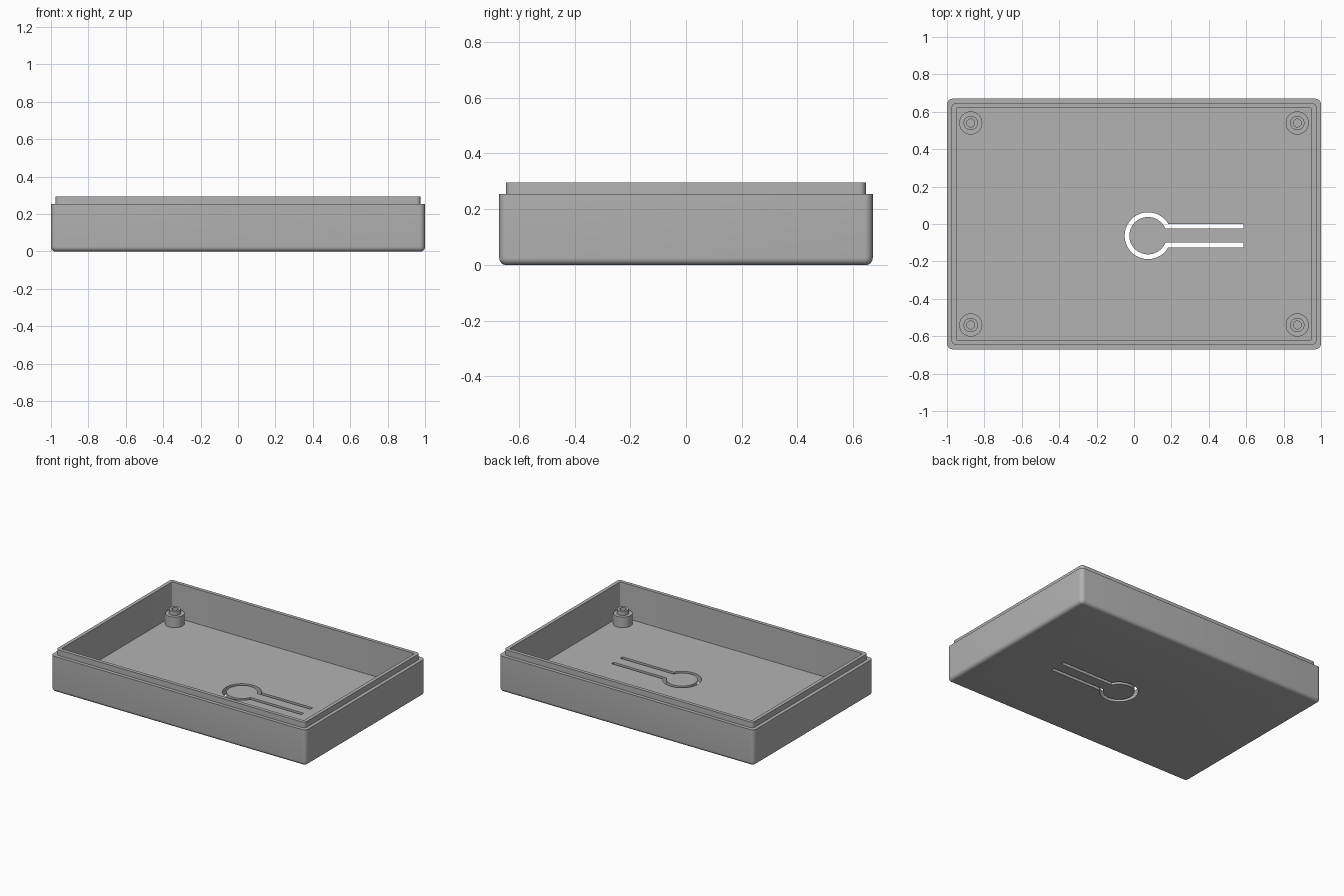
import bpy, bmesh
from math import sin, cos, pi, asin, radians

if "Cube" in bpy.data.objects:
    bpy.data.objects.remove(bpy.data.objects["Cube"])

HALF_X, HALF_Y = 1.0, 0.67
FLOOR = 0.05

grey = bpy.data.materials.new("plain grey")
grey.use_nodes = True
COLOUR = (0.45, 0.45, 0.45, 1)
grey.diffuse_color = COLOUR
grey.node_tree.nodes["Principled BSDF"].inputs["Base Color"].default_value = COLOUR


def make_object(name, bm):
    bmesh.ops.recalc_face_normals(bm, faces=bm.faces)
    mesh = bpy.data.meshes.new(name)
    bm.to_mesh(mesh)
    bm.free()
    mesh.materials.append(grey)
    obj = bpy.data.objects.new(name, mesh)
    bpy.context.collection.objects.link(obj)
    return obj


def loft(bm, loops, closed=False):
    """Skin a list of point loops; cap the ends unless the skin is closed."""
    rings = [[bm.verts.new(p) for p in loop] for loop in loops]
    pairs = list(zip(rings, rings[1:]))
    if closed:
        pairs.append((rings[-1], rings[0]))
    else:
        bm.faces.new(rings[0])
        bm.faces.new(rings[-1])
    for a, b in pairs:
        for i in range(len(a)):
            j = (i + 1) % len(a)
            bm.faces.new((a[i], a[j], b[j], b[i]))


def rounded_rect(inset, z, radius, steps=6):
    points = []
    for corner, (sx, sy) in enumerate([(1, 1), (-1, 1), (-1, -1), (1, -1)]):
        cx = sx * (HALF_X - inset - radius)
        cy = sy * (HALF_Y - inset - radius)
        for i in range(steps + 1):
            a = (corner + i / steps) * pi / 2
            points.append((cx + radius * cos(a), cy + radius * sin(a), z))
    return points


def circle(x, y, z, radius, steps=32):
    return [(x + radius * cos(2 * pi * i / steps),
             y + radius * sin(2 * pi * i / steps), z) for i in range(steps)]


def smooth(obj):
    bpy.ops.object.select_all(action="DESELECT")
    obj.select_set(True)
    bpy.context.view_layer.objects.active = obj
    bpy.ops.object.shade_smooth_by_angle(angle=radians(30))


# Tray: rounded underside, outer wall, stepped lip, inner wall and floor
FILLET = 0.025
profile = []
for i in range(7):
    a = i / 6 * pi / 2
    inset = FILLET * (1 - sin(a))
    profile.append((inset, FILLET * (1 - cos(a)), 0.03 - inset))
profile += [(0, 0.255, 0.03), (0.025, 0.255, 0.022), (0.025, 0.295, 0.022),
            (0.05, 0.295, 0.006), (0.05, FLOOR, 0.006)]
bm = bmesh.new()
loft(bm, [rounded_rect(*p) for p in profile])
tray = make_object("tray", bm)

# Keyhole-shaped slot that frees a round button on a spring tongue
CX, CY, END = 0.075, -0.0625, 0.585
R_OUT, R_IN, W_OUT, W_IN = 0.125, 0.1, 0.0625, 0.0375


def arc(radius, half_width, steps=48):
    start = asin(half_width / radius)
    angles = [start + (2 * pi - 2 * start) * i / steps for i in range(steps + 1)]
    return [(CX + radius * cos(a), CY + radius * sin(a)) for a in angles]


outline = [(END, CY + W_OUT)] + arc(R_OUT, W_OUT) + [(END, CY - W_OUT)]
outline += [(END, CY - W_IN)] + arc(R_IN, W_IN)[::-1] + [(END, CY + W_IN)]
bm = bmesh.new()
loft(bm, [[(x, y, z) for x, y in outline] for z in (-0.05, 0.12)])
cutter = make_object("slot_cutter", bm)
cutter.hide_render = True
cutter.hide_set(True)

cut = tray.modifiers.new("slot", "BOOLEAN")
cut.operation = "DIFFERENCE"
cut.solver = "EXACT"
cut.object = cutter
bpy.context.view_layer.objects.active = tray
bpy.ops.object.modifier_apply(modifier=cut.name)
bpy.data.objects.remove(cutter)
smooth(tray)

# Corner standoffs: a wide post, a narrower collar and a blind hole
steps = [(0.062, FLOOR - 0.005), (0.062, 0.125), (0.038, 0.125),
         (0.038, 0.155), (0.021, 0.155), (0.021, FLOOR + 0.002)]
for side, sx in (("left", 1), ("right", -1)):
    for end, sy in (("front", -1), ("back", 1)):
        bm = bmesh.new()
        loft(bm, [circle(sx * 0.873, sy * 0.54, z, r) for r, z in steps])
        smooth(make_object(f"standoff_{end}_{side}", bm))
